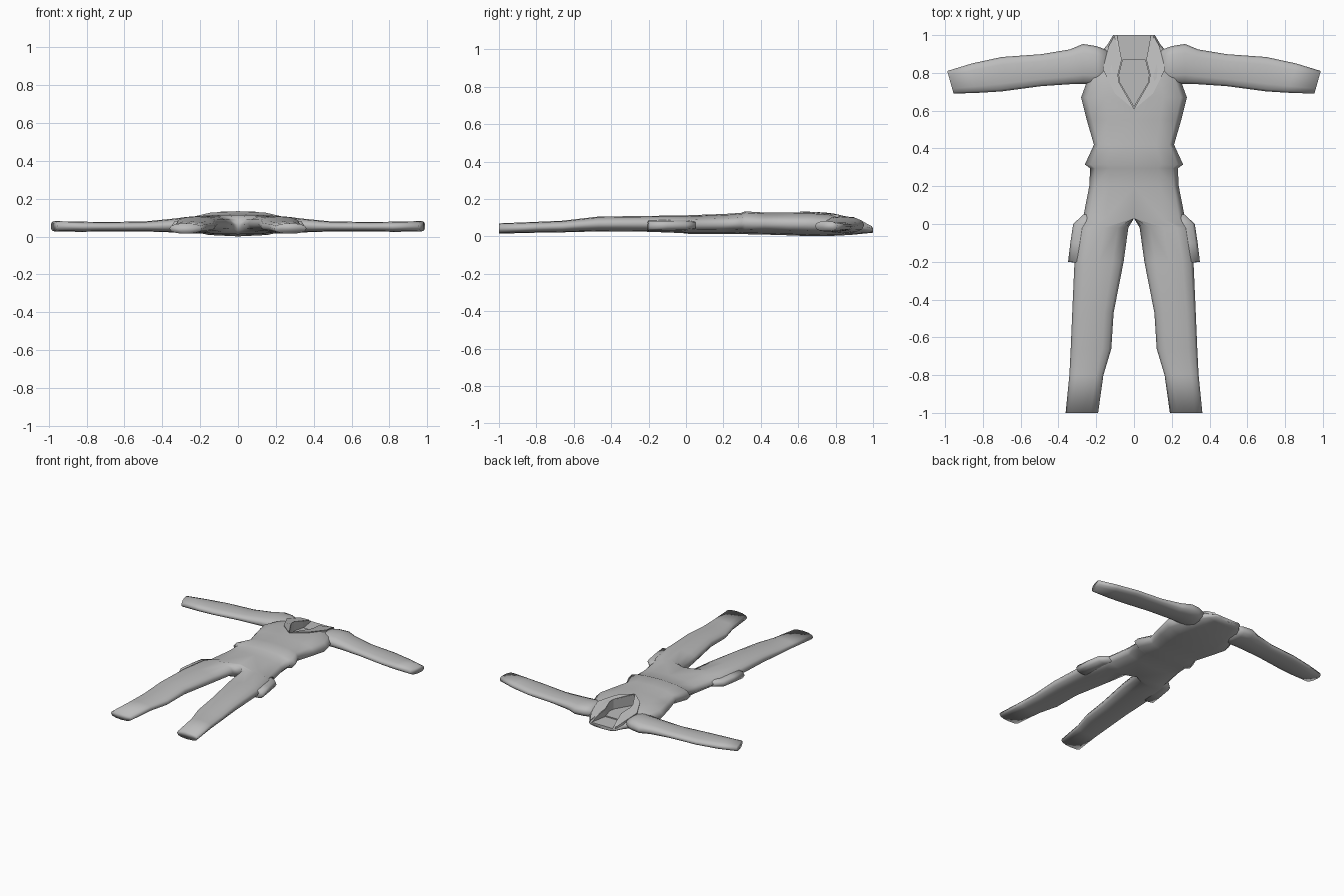
import bpy, bmesh, math

if "Cube" in bpy.data.objects:
    bpy.data.objects.remove(bpy.data.objects["Cube"])

grey = bpy.data.materials.new("cloth grey")
grey.use_nodes = True
COLOUR = (0.5, 0.5, 0.5, 1)
grey.diffuse_color = COLOUR
grey.node_tree.nodes["Principled BSDF"].inputs["Base Color"].default_value = COLOUR


def finish(name, bm, smooth=True, mirror=True):
    bmesh.ops.recalc_face_normals(bm, faces=bm.faces)
    for f in bm.faces:
        f.smooth = smooth
    me = bpy.data.meshes.new(name)
    bm.to_mesh(me)
    bm.free()
    me.materials.append(grey)
    ob = bpy.data.objects.new(name, me)
    bpy.context.scene.collection.objects.link(ob)
    if mirror:
        m = ob.modifiers.new("Mirror", 'MIRROR')
        m.use_clip = True
        m.merge_threshold = 0.0005
    return ob


def power(v, p):
    return math.copysign(abs(v) ** p, v)


def loft(sections, place, sides=12, full=0.85):
    """Rings of (along, inner, outer, bottom, top); inner 0 means a half ring on the mirror plane."""
    bm = bmesh.new()
    rings = []
    for along, inner, outer, z0, z1 in sections:
        mid = 0 if inner == 0 else (inner + outer) / 2
        ring = []
        for k in range(sides):
            a = 2 * math.pi * k / sides
            s, c = power(round(math.sin(a), 6), full), power(round(math.cos(a), 6), full)
            across = mid + s * ((outer - mid) if s > 0 else (mid - inner))
            z = (z0 + z1) / 2 + c * (z1 - z0) / 2
            ring.append(bm.verts.new(place(along, across, z)))
        rings.append(ring)
    for a, b in zip(rings, rings[1:]):
        for k in range(sides):
            j = (k + 1) % sides
            bm.faces.new((a[k], a[j], b[j], b[k]))
    bm.faces.new(rings[0])
    bm.faces.new(rings[-1])
    # drop the inside wall on the mirror plane
    wall = [f for f in bm.faces if all(abs(v.co.x) < 1e-5 for v in f.verts)]
    bmesh.ops.delete(bm, geom=wall, context='FACES')
    return bm


def plate(name, points, thick, mirror=True):
    bm = bmesh.new()
    face = bm.faces.new([bm.verts.new(p) for p in points])
    ext = bmesh.ops.extrude_face_region(bm, geom=[face])["geom"]
    for v in ext:
        if isinstance(v, bmesh.types.BMVert):
            v.co.z -= thick
    return finish(name, bm, smooth=False, mirror=mirror)


def both_sides(half):
    """Close an outline whose first point is on the centre line."""
    return half + [(-x, y, z) for x, y, z in reversed(half) if x > 0]


# Suit body: collar, chest, jacket hem, hips and trouser leg
body = finish("suit_body", loft([
    (1.0, 0, .11, .02, .053), (.95, 0, .14, .015, .077),
    (.88, 0, .2, .008, .1), (.78, 0, .24, .003, .122),
    (.67, 0, .28, .001, .13), (.55, 0, .25, .006, .128),
    (.42, 0, .212, .01, .128), (.315, 0, .26, .012, .134),
    (.295, 0, .232, .014, .126), (.2, 0, .237, .012, .12),
    (.03, 0, .27, .012, .114), (-.02, .03, .285, .018, .112),
    (-.2, .055, .315, .025, .11), (-.47, .108, .327, .027, .106),
    (-.66, .12, .335, .022, .084), (-.8, .162, .342, .02, .078),
    (-1.0, .19, .362, .015, .07)],
    lambda y, x, z: (x, y, z)))

# Neck opening cut into the front
cutter = plate("neck_cutter", both_sides([
    (0, .61, .2), (.08, .75, .2), (.085, .79, .2), (.065, .87, .2),
    (.095, 1.03, .2)]), .155, mirror=False)
cutter.hide_render = True
cutter.hide_set(True)
cut = body.modifiers.new("Neck", 'BOOLEAN')
cut.operation = 'DIFFERENCE'
cut.solver = 'EXACT'
cut.object = cutter

# Chest panel inside the opening
plate("chest_panel", both_sides([
    (0, .62, .053), (.077, .75, .053), (.082, .79, .053), (.062, .87, .053)]),
    .009, mirror=False)

# Folded collar lapels
plate("collar_lapel", [
    (.105, .995, .054), (.135, .94, .083), (.165, .82, .115), (.1, .69, .131),
    (.004, .61, .134), (.08, .75, .127), (.085, .79, .122), (.066, .87, .104)], .02)

# Sleeves, with a slanted cuff
finish("sleeve", loft([
    (.14, .74, .92, .02, .1), (.2, .74, .942, .016, .108),
    (.27, .742, .953, .018, .104), (.34, .74, .924, .022, .095),
    (.49, .73, .899, .027, .08), (.7, .702, .884, .027, .077),
    (.83, .695, .85, .025, .079), (.972, .69, .81, .028, .082)],
    lambda x, y, z: (x + (.28 * (y - .75) if x > .8 else 0), y, z)))

# Thigh cargo pockets
finish("thigh_pocket", loft([
    (.05, .2, .268, .04, .08), (0, .2, .322, .032, .086),
    (-.1, .22, .337, .03, .088), (-.2, .23, .349, .028, .088),
    (-.205, .25, .315, .035, .08)],
    lambda y, x, z: (x, y, z), sides=8, full=.7))
